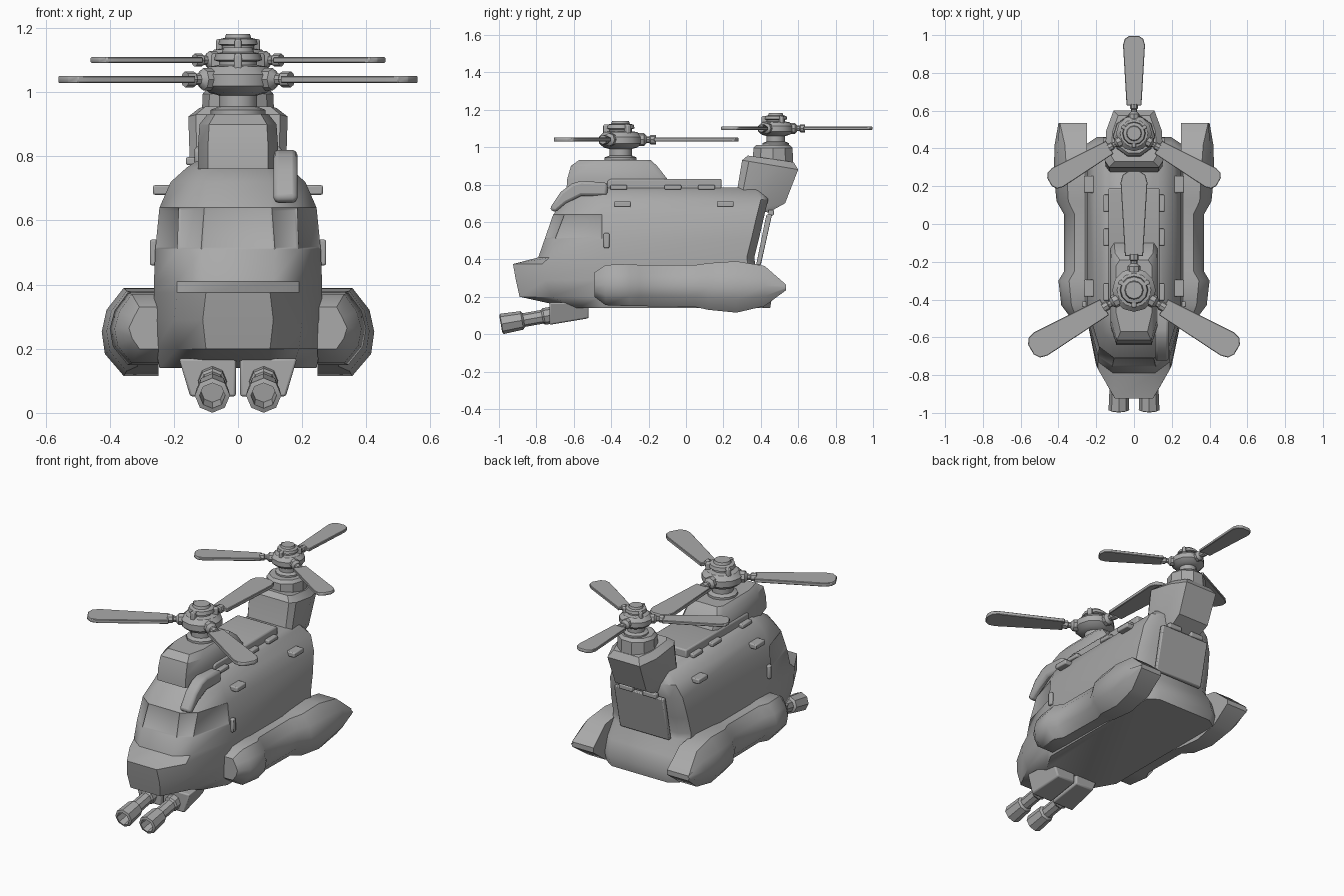
import bpy, bmesh, math
from mathutils import Matrix, Vector

if "Cube" in bpy.data.objects:
    bpy.data.objects.remove(bpy.data.objects["Cube"])

grey = bpy.data.materials.new("plain grey")
grey.use_nodes = True
colour = (0.4, 0.4, 0.4, 1)
grey.diffuse_color = colour
grey.node_tree.nodes["Principled BSDF"].inputs["Base Color"].default_value = colour


def finish(name, bm, bevel=0, segments=2, angle=35):
    bmesh.ops.recalc_face_normals(bm, faces=bm.faces)
    mesh = bpy.data.meshes.new(name)
    bm.to_mesh(mesh)
    bm.free()
    ob = bpy.data.objects.new(name, mesh)
    bpy.context.collection.objects.link(ob)
    mesh.materials.append(grey)
    if bevel:
        mod = ob.modifiers.new("soft edges", "BEVEL")
        mod.width, mod.segments = bevel, segments
    bpy.ops.object.select_all(action="DESELECT")
    ob.select_set(True)
    bpy.context.view_layer.objects.active = ob
    bpy.ops.object.shade_smooth_by_angle(angle=math.radians(angle))
    return ob


def loft(rings, caps=True, closed=True):
    bm = bmesh.new()
    rows = [[bm.verts.new(p) for p in ring] for ring in rings]
    n = len(rows[0])
    for a, b in zip(rows, rows[1:]):
        for i in range(n):
            j = (i + 1) % n
            bm.faces.new((a[i], a[j], b[j], b[i]))
    if caps:
        bm.faces.new(rows[0])
        bm.faces.new(rows[-1])
    return bm


def prism(name, side, half, x=0, bevel=0.0, segments=2):
    # side outline in (y, z) pulled across the width
    return finish(name, loft([[(x + s * half, y, z) for y, z in side] for s in (-1, 1)]), bevel, segments)


def box(name, centre, size, bevel=0.006, turn=0):
    bm = bmesh.new()
    m = Matrix.Translation(centre) @ Matrix.Rotation(turn, 4, "X") @ Matrix.Diagonal((*size, 1))
    bmesh.ops.create_cube(bm, size=1, matrix=m)
    return finish(name, bm, bevel)


def lathe(name, profile, matrix, sides=12, caps=True):
    # (radius, height) rings about the local z axis
    rings = [[matrix @ Vector((r * math.cos(math.tau * i / sides), r * math.sin(math.tau * i / sides), h))
              for i in range(sides)] for r, h in profile]
    return finish(name, loft(rings, caps))


# Fuselage: z, nose y, nose half width, cheek y, cheek half width, half width, rear y
levels = [
    (0.14, -0.62, 0.10, -0.58, 0.17, 0.245, 0.45),
    (0.20, -0.89, 0.10, -0.72, 0.19, 0.257, 0.46),
    (0.29, -0.91, 0.11, -0.75, 0.20, 0.26, 0.43),
    (0.375, -0.925, 0.10, -0.77, 0.19, 0.262, 0.37),
    (0.41, -0.79, 0.11, -0.73, 0.19, 0.262, 0.365),
    (0.51, -0.755, 0.115, -0.70, 0.19, 0.258, 0.39),
    (0.64, -0.71, 0.105, -0.65, 0.185, 0.245, 0.42),
    (0.72, -0.64, 0.10, -0.58, 0.16, 0.21, 0.44),
    (0.765, -0.57, 0.09, -0.53, 0.125, 0.16, 0.42),
    (0.785, -0.50, 0.07, -0.48, 0.10, 0.13, 0.40),
]
rings = []
for z, yf, wf, yc, wc, w, yb in levels:
    half = [(wf, yf), (wc, yc), (w, -0.45), (w, yb - 0.04), (w - 0.06, yb)]
    rings.append([(x, y, z) for x, y in half] + [(-x, y, z) for x, y in reversed(half)])
hull = loft(rings)
# Recessed windscreen and side windows
hull.normal_update()
panes = [f for f in hull.faces if 0.5 < f.calc_center_median().z < 0.62 and f.calc_center_median().y < -0.5]
bmesh.ops.recalc_face_normals(hull, faces=hull.faces)
bmesh.ops.inset_individual(hull, faces=panes, thickness=0.012, depth=-0.005)
finish("fuselage", hull, angle=40)

# Rear door, hinges and ramp edge
prism("rear_door", [(0.375, 0.37), (0.40, 0.37), (0.46, 0.64), (0.43, 0.64)], 0.165, bevel=0.006)
for s in (-1, 1):
    box("door_hinge", (s * 0.08, 0.455, 0.65), (0.09, 0.03, 0.03))

# Roof spine and front engine cowl
prism("roof_spine", [(-0.42, 0.77), (-0.42, 0.82), (-0.40, 0.83), (0.19, 0.83), (0.19, 0.77)], 0.135, bevel=0.008)
cowl = []
for z, yf, w, yb in ((0.76, -0.64, 0.125, -0.08), (0.83, -0.635, 0.125, -0.10),
                     (0.90, -0.615, 0.12, -0.155), (0.932, -0.57, 0.095, -0.19)):
    half = [(w * 0.75, yf), (w, yf + 0.10), (w, yb - 0.03), (w - 0.02, yb)]
    cowl.append([(x, y, z) for x, y in half] + [(-x, y, z) for x, y in reversed(half)])
finish("front_cowl", loft(cowl))

# Rear pylon, leaning back, with its collar
pylon = []
for yf, zf, yb, zb, w in ((0.25, 0.70, 0.44, 0.65, 0.14), (0.275, 0.78, 0.53, 0.70, 0.15),
                          (0.30, 0.93, 0.60, 0.88, 0.155), (0.33, 0.955, 0.575, 0.92, 0.12)):
    def at(x, t):
        return (x, yf + (yb - yf) * t, zf + (zb - zf) * t)
    half = [(w * 0.85, 0), (w, 0.12), (w * 0.95, 0.65), (w * 0.7, 1)]
    pylon.append([at(x, t) for x, t in half] + [at(-x, t) for x, t in reversed(half)])
finish("rear_pylon", loft(pylon))
lathe("pylon_collar", [(0.115, 0.88), (0.11, 0.995), (0.095, 1.012)], Matrix.Translation((0, 0.465, 0)), 10)

# Rotors: mast, hub, three arms and three blades each
hub_profile = [(0.085, -0.12), (0.085, -0.095), (0.06, -0.085), (0.06, -0.05), (0.09, -0.042), (0.115, -0.02),
               (0.115, 0.015), (0.09, 0.04), (0.06, 0.045), (0.06, 0.055), (0.075, 0.06), (0.07, 0.08),
               (0.05, 0.085), (0.045, 0.10)]
arm_profile = [(0.035, 0.09), (0.035, 0.125), (0.018, 0.14), (0.018, 0.155), (0.025, 0.16), (0.025, 0.19)]
half_blade = [(0.048, 0.18), (0.071, 0.57), (0.06, 0.61), (0.03, 0.63)]
outline = half_blade + [(-x, y) for x, y in reversed(half_blade)]
for place, y, z, scale in (("front", -0.35, 1.04, 1), ("rear", 0.48, 1.10, 0.82)):
    base = Matrix.Translation((0, y, z)) @ Matrix.Scale(scale, 4)
    lathe(place + "_rotor_hub", hub_profile, base)
    for k in range(3):
        turn = base @ Matrix.Rotation(math.tau * k / 3, 4, "Z")
        lathe(place + "_rotor_arm", arm_profile, turn @ Matrix.Rotation(-math.pi / 2, 4, "X"), 8)
        blade = [[turn @ Vector((bx, by, h)) for bx, by in outline] for h in (-0.011, 0.011)]
        finish(place + "_rotor_blade", loft(blade), 0.003, 1)
        # Strut on the hub dome, between the blades
        bm = bmesh.new()
        bmesh.ops.create_cube(bm, matrix=turn @ Matrix.Translation((0, -0.075, 0.045))
                              @ Matrix.Diagonal((0.025, 0.035, 0.07, 1)))
        finish(place + "_hub_strut", bm, 0.006)

# Side pods: y, outer x, low z, high z
stations = [(-0.49, 0.34, 0.20, 0.33), (-0.43, 0.385, 0.155, 0.37), (-0.30, 0.40, 0.15, 0.375),
            (-0.25, 0.37, 0.15, 0.37), (0.05, 0.37, 0.145, 0.37), (0.12, 0.41, 0.13, 0.38),
            (0.27, 0.425, 0.115, 0.39), (0.42, 0.42, 0.15, 0.365), (0.535, 0.40, 0.235, 0.265)]
for s in (-1, 1):
    sections = []
    for y, xo, lo, hi in stations:
        cut = (hi - lo) * 0.25
        shape = [(0.248, lo), (xo - cut, lo), (xo - 0.01, lo + cut), (xo, (lo + hi) / 2),
                 (xo - 0.015, hi - cut), (xo - cut, hi), (0.248, hi)]
        sections.append([(s * x, y, z) for x, z in shape])
    finish("side_pod", loft(sections), angle=45)

    # Side lugs, handle and roof latches
    for y in (-0.34, 0.21):
        box("side_lug", (s * 0.235, y, 0.695), (0.06, 0.09, 0.03))
    box("side_handle", (s * 0.26, -0.425, 0.50), (0.03, 0.03, 0.08))
    for y in (-0.36, -0.07, 0.11):
        box("roof_latch", (s * 0.145, y, 0.785), (0.035, 0.09, 0.025))

    # Chin mount and gun with open muzzle
    mount = []
    for y, lo, hi, wide in ((-0.73, 0.05, 0.17, 0.15), (-0.52, 0.085, 0.17, 0.13)):
        mount.append([(s * 0.006, y, lo), (s * wide, y, lo), (s * (wide + 0.035), y, hi), (s * 0.006, y, hi)])
    finish("gun_mount", loft(mount), 0.008)
    aim = Matrix.Translation((s * 0.08, -0.70, 0.105)) @ Matrix.Rotation(math.radians(100), 4, "X")
    lathe("gun_barrel", [(0.045, -0.02), (0.045, 0.06), (0.037, 0.07), (0.037, 0.17), (0.05, 0.18),
                         (0.055, 0.29), (0.04, 0.295), (0.036, 0.21)], aim, 8)

# Curved intake pipe on the left of the cockpit
prism("intake_pipe", [(-0.42, 0.74), (-0.42, 0.81), (-0.56, 0.82), (-0.61, 0.805), (-0.67, 0.76), (-0.73, 0.67),
                      (-0.70, 0.65), (-0.64, 0.70), (-0.56, 0.74)], 0.037, 0.148, 0.015)
